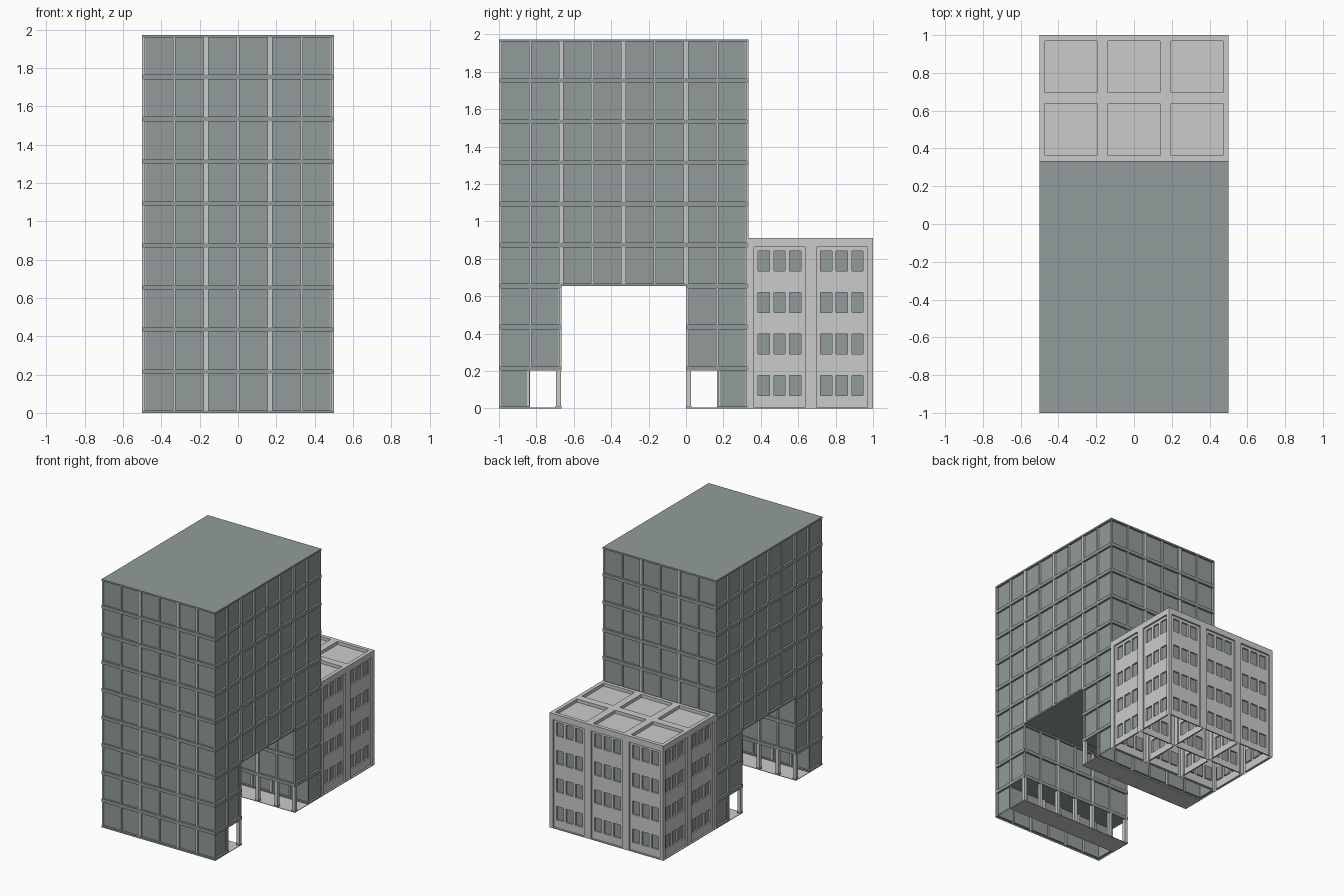
import bpy, bmesh
from mathutils import Vector

if "Cube" in bpy.data.objects:
    bpy.data.objects.remove(bpy.data.objects["Cube"])


def material(name, rgb):
    m = bpy.data.materials.new(name)
    m.use_nodes = True
    m.diffuse_color = (*rgb, 1)
    m.node_tree.nodes["Principled BSDF"].inputs["Base Color"].default_value = (*rgb, 1)
    return m


MATS = [material("pale_concrete", (0.6, 0.6, 0.6)),
        material("grey_green_glass", (0.29, 0.335, 0.33))]
PALE, GLASS = 0, 1
X, Y, Z = Vector((1, 0, 0)), Vector((0, 1, 0)), Vector((0, 0, 1))


def finish(name, bm):
    mesh = bpy.data.meshes.new(name)
    bm.to_mesh(mesh)
    bm.free()
    for m in MATS:
        mesh.materials.append(m)
    ob = bpy.data.objects.new(name, mesh)
    bpy.context.collection.objects.link(ob)


def box(name, lo, hi, mat):
    bm = bmesh.new()
    bmesh.ops.create_cube(bm, size=1)
    for v in bm.verts:
        v.co = [lo[k] if v.co[k] < 0 else hi[k] for k in range(3)]
    for f in bm.faces:
        f.material_index = mat
    finish(name, bm)


def relief(name, origin, u, v, us, vs, rule):
    """Stepped wall: rule(i, j) gives (depth, material) per cell, or None for a hole."""
    bm = bmesh.new()
    n = u.cross(v)
    origin = Vector(origin)

    def quad(points, mat):
        f = bm.faces.new([bm.verts.new(origin + u * a + v * b - n * d) for a, b, d in points])
        f.material_index = mat

    cells = {(i, j): rule(i, j) for i in range(len(us) - 1) for j in range(len(vs) - 1)}
    for (i, j), cell in cells.items():
        if cell is None:
            continue
        d, mat = cell
        a, b, c, e = us[i], us[i + 1], vs[j], vs[j + 1]
        quad([(a, c, d), (b, c, d), (b, e, d), (a, e, d)], mat)
        right, up = cells.get((i + 1, j)), cells.get((i, j + 1))
        if right and right[0] != d:
            quad([(b, c, right[0]), (b, e, right[0]), (b, e, d), (b, c, d)],
                 min(cell, right)[1])
        if up and up[0] != d:
            quad([(a, e, d), (b, e, d), (b, e, up[0]), (a, e, up[0])], min(cell, up)[1])
    bmesh.ops.remove_doubles(bm, verts=bm.verts, dist=1e-5)
    finish(name, bm)


# ---- Tower: curtain walls of bays and floors ----
BAY = 1 / 6
MODULE = 1 / 3
LEVELS = [0] + [0.2197 * k - 0.005 for k in range(1, 10)]
TOP = LEVELS[-1]
BAND = 0.013


def curtain(name, origin, u, bays, first, last, hole=lambda bay, floor: False):
    us, vs = [0], [LEVELS[first]]
    for b in range(bays):
        wide, thin = 0.013, 0.007
        left, right = (wide, thin) if b % 2 == 0 else (thin, wide)
        us += [b * BAY + left, (b + 1) * BAY - right, (b + 1) * BAY]
    for k in range(first, last):
        vs += [LEVELS[k] + BAND, LEVELS[k + 1] - BAND, LEVELS[k + 1]]

    def rule(i, j):
        if hole(i // 3, first + j // 3):
            return None
        if j % 3 != 1:
            return (0, GLASS)
        return (0.016, GLASS) if i % 3 == 1 else (0.003, PALE)

    relief(name, origin, u, Z, us, vs, rule)


def side_hole(bay, floor):
    return (2 <= bay <= 5 and floor < 3) or (bay in (1, 6) and floor < 1)


curtain("tower_front_wall", (-0.5, -1, 0), X, 6, 0, 9)
curtain("tower_back_wall", (0.5, MODULE, 0), -X, 6, 0, 9)
curtain("tower_left_wall", (0.5, -1, 0), Y, 8, 0, 9, side_hole)
curtain("tower_right_wall", (-0.5, MODULE, 0), -Y, 8, 0, 9, side_hole)
curtain("front_leg_inner_wall", (0.5, -2 * MODULE, 0), -X, 6, 1, 3)
curtain("back_leg_inner_wall", (-0.5, 0, 0), X, 6, 1, 3)
curtain("front_arcade_wall", (0.5, -5 * BAY, 0), -X, 6, 0, 1)
curtain("back_arcade_wall", (-0.5, BAY, 0), X, 6, 0, 1)
box("tower_roof", (-0.5, -1, TOP - 0.008), (0.5, MODULE, TOP), GLASS)
box("passage_ceiling", (-0.5, -2 * MODULE, LEVELS[3]), (0.5, 0, LEVELS[3] + 0.008), GLASS)

# ---- Arcades under both legs ----
for leg, y0, y1, col in (("front", -5 * BAY, -4 * BAY, -4 * BAY - 0.03),
                         ("back", 0, BAY, 0)):
    box(leg + "_arcade_floor", (-0.5, y0, 0), (0.5, y1, 0.004), PALE)
    box(leg + "_arcade_ceiling", (-0.5, y0, LEVELS[1] - BAND), (0.5, y1, LEVELS[1]), GLASS)
    for k in range(7):
        x = max(-0.485, min(0.485, -0.5 + k * BAY))
        box(leg + "_arcade_column", (x - 0.013, col + 0.002, 0.012),
            (x + 0.013, col + 0.028, LEVELS[1] - BAND), PALE)
        box(leg + "_arcade_column_base", (x - 0.015, col, 0), (x + 0.015, col + 0.03, 0.012), GLASS)

# ---- Low wing: modules with recessed panels and small windows ----
WING_TOP = 0.912
EDGE = 0.03


def wing_wall(name, origin, u, modules):
    us, vs = [0], [0, 0.006]
    for m in range(modules):
        s = m * MODULE
        us.append(s + EDGE)
        for w in range(3):
            left = s + 0.052 + w * 0.084
            us += [left, left + 0.061]
        us += [s + MODULE - EDGE, s + MODULE]
    for k in range(4):
        bottom = 0.068 + k * 0.2225
        vs += [bottom, bottom + 0.107]
    vs += [0.864, WING_TOP]

    def rule(i, j):
        c = i % 9
        if c in (0, 8) or j in (0, len(vs) - 2):
            return (0, PALE)
        if c % 2 == 0 and j % 2 == 0:
            return (0.026, GLASS)
        return (0.014, PALE)

    relief(name, origin, u, Z, us, vs, rule)


wing_wall("wing_back_wall", (0.5, 1, 0), -X, 3)
wing_wall("wing_left_wall", (0.5, MODULE, 0), Y, 2)
wing_wall("wing_right_wall", (-0.5, 1, 0), -Y, 2)
wing_wall("wing_front_wall", (-0.5, MODULE + 0.002, 0), X, 3)
wing_wall("wing_cross_partition", (0.5, 2 * MODULE, 0), -X, 3)
for x in (-BAY, BAY):
    wing_wall("wing_long_partition", (x, MODULE, 0), Y, 2)


def roof_lines(count):
    return [0] + [m * MODULE + d for m in range(count) for d in (EDGE, MODULE - EDGE, MODULE)]


relief("wing_roof", (-0.5, MODULE, WING_TOP), X, Y, roof_lines(3), roof_lines(2),
       lambda i, j: (0.025 if i % 3 == 1 and j % 3 == 1 else 0, PALE))
